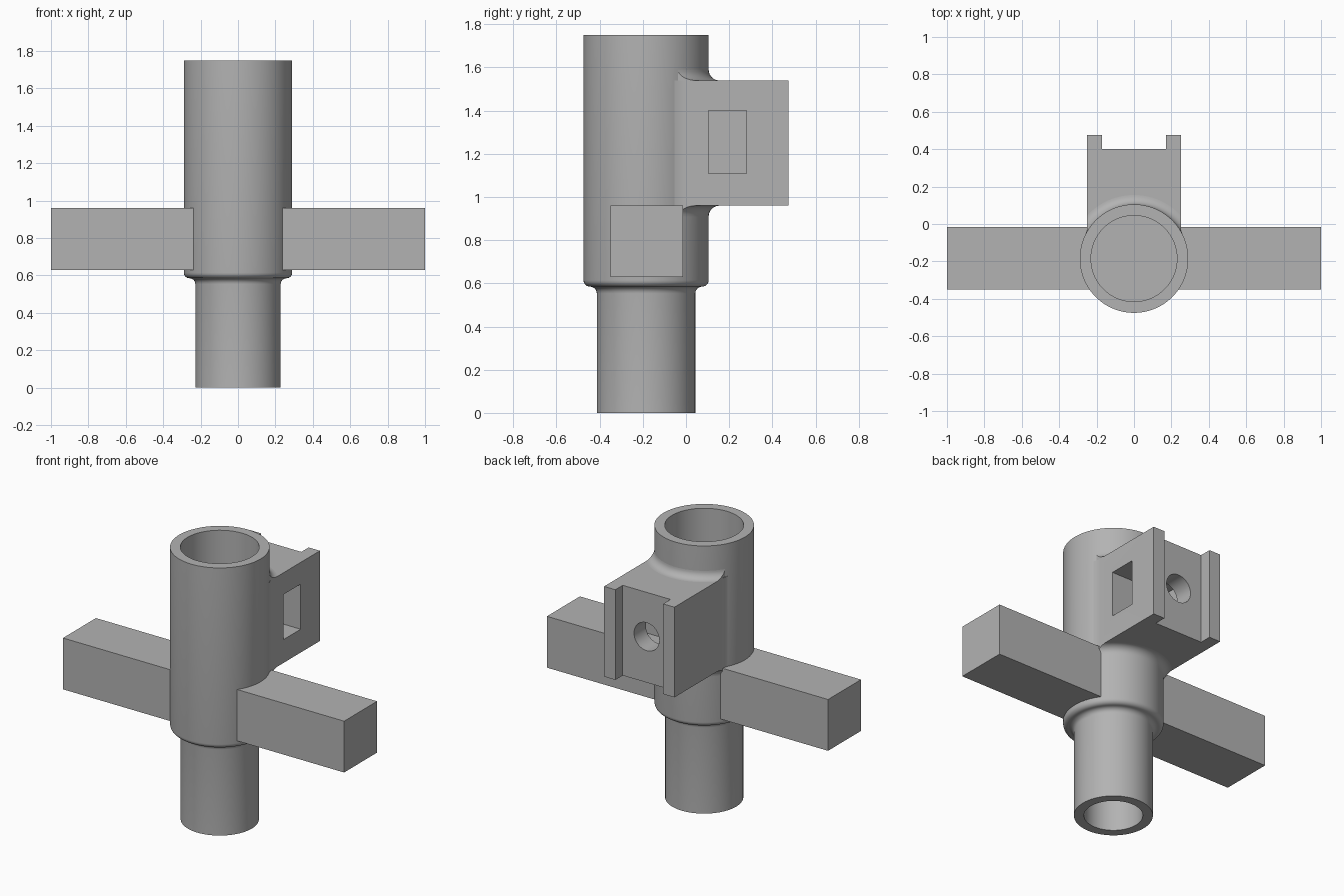
import bpy, bmesh
from math import sin, cos, asin, sqrt, pi, radians
from mathutils import Matrix, Vector

if "Cube" in bpy.data.objects:
    bpy.data.objects.remove(bpy.data.objects["Cube"], do_unlink=True)

grey = bpy.data.materials.new("plain_grey")
grey.use_nodes = True
grey.diffuse_color = (0.45, 0.45, 0.45, 1)
grey.node_tree.nodes["Principled BSDF"].inputs["Base Color"].default_value = (0.45, 0.45, 0.45, 1)

AXIS = -0.185           # y of the tube axis
R_OUT, R_IN = 0.29, 0.23
R_LOW, R_LOW_IN = 0.228, 0.17
HALF = 0.25             # half width of the rear block
Z0, Z1 = 0.96, 1.54     # rear block bottom and top


def finish(name, bm, smooth=True):
    bmesh.ops.recalc_face_normals(bm, faces=bm.faces)
    mesh = bpy.data.meshes.new(name)
    bm.to_mesh(mesh)
    bm.free()
    mesh.materials.append(grey)
    ob = bpy.data.objects.new(name, mesh)
    bpy.context.collection.objects.link(ob)
    if smooth:
        shade(ob)
    return ob


def shade(ob):
    bpy.ops.object.select_all(action='DESELECT')
    ob.select_set(True)
    bpy.context.view_layer.objects.active = ob
    bpy.ops.object.shade_smooth_by_angle(angle=radians(28))


def box(name, x, y, z):
    bm = bmesh.new()
    bmesh.ops.create_cube(bm, size=1)
    for v in bm.verts:
        v.co = [(a + b) / 2 + c * (b - a) for c, (a, b) in zip(v.co, (x, y, z))]
    return finish(name, bm, False)


def arc(cx, cz, r, a0, a1, n=6):
    return [(cx + r * cos(radians(a0 + (a1 - a0) * i / n)),
             cz + r * sin(radians(a0 + (a1 - a0) * i / n))) for i in range(n + 1)]


def cut(target, cutter):
    mod = target.modifiers.new("cut", 'BOOLEAN')
    mod.operation = 'DIFFERENCE'
    mod.solver = 'EXACT'
    mod.object = cutter
    bpy.context.view_layer.objects.active = target
    bpy.ops.object.modifier_apply(modifier=mod.name)
    bpy.data.objects.remove(cutter, do_unlink=True)


# Stepped tube: socket above, spigot below, solid web between the bores
profile = [(0, 0.58), (R_LOW_IN, 0.58), (R_LOW_IN, 0), (R_LOW, 0)]
profile += arc(R_LOW + 0.032, 0.553, 0.032, 180, 90)
profile += arc(R_OUT - 0.03, 0.615, 0.03, -90, 0)
profile += [(R_OUT, 1.75), (R_IN, 1.75), (R_IN, Z0), (0, Z0)]
bm = bmesh.new()
verts = [bm.verts.new((r, AXIS, z)) for r, z in profile]
edges = [bm.edges.new(pair) for pair in zip(verts, verts[1:])]
bmesh.ops.spin(bm, geom=verts + edges, cent=(0, AXIS, 0), axis=(0, 0, 1),
               angle=2 * pi, steps=96)
bmesh.ops.remove_doubles(bm, verts=bm.verts, dist=0.0001)
finish("stepped_tube", bm)

# Square side arms
for side, name in ((1, "left_arm"), (-1, "right_arm")):
    box(name, sorted((side * 0.235, side)), (-0.35, -0.015), (0.63, Z0))

# Rear block: outline with two rear flanges, wrapped onto the tube
half = [(0.17, 0.40), (0.17, 0.475), (HALF, 0.475), (HALF, -0.01),
        (0.252, -0.033), (0.259, -0.055)]
wrap = 0.27
t_max = asin(0.25 / wrap)
inner = [(wrap * sin(t_max * (1 - i / 12)), AXIS + wrap * cos(t_max * (1 - i / 12)))
         for i in range(25)]
outline = half + inner + [(-x, y) for x, y in reversed(half)]
bm = bmesh.new()
face = bm.faces.new([bm.verts.new((x, y, Z0)) for x, y in outline])
ext = bmesh.ops.extrude_face_region(bm, geom=[face])
for v in ext["geom"]:
    if isinstance(v, bmesh.types.BMVert):
        v.co.z = Z1
block = finish("rear_block", bm, False)

# Nut slot from one side and bolt hole from the rear
cut(block, box("slot_cutter", (-0.145, 0.4), (0.104, 0.28), (1.11, 1.40)))
bm = bmesh.new()
bmesh.ops.create_cone(bm, cap_ends=True, segments=48, radius1=0.09, radius2=0.09, depth=0.3,
                      matrix=Matrix.Translation((0, 0.35, 1.255)) @ Matrix.Rotation(pi / 2, 4, 'X'))
cut(block, finish("hole_cutter", bm, False))
shade(block)

# Concave fillets where the block meets the tube, above and below
FILLET = 0.05
for sign, z, name in ((1, Z1, "upper_fillet"), (-1, Z0, "lower_fillet")):
    bm = bmesh.new()
    rows = []
    for r, h in arc(R_OUT + FILLET, FILLET, FILLET, 180, 270, 8):
        t = asin(HALF / r)
        rows.append([bm.verts.new((r * sin(t * i / 16), AXIS + r * cos(t * i / 16), z + sign * h))
                     for i in range(-16, 17)])
    for a, b in zip(rows, rows[1:]):
        for i in range(32):
            bm.faces.new((a[i], a[i + 1], b[i + 1], b[i]))
    y = AXIS + sqrt(R_OUT ** 2 - HALF ** 2)
    for end, x in ((0, -HALF), (-1, HALF)):
        corner = bm.verts.new((x, y, z))
        for a, b in zip(rows, rows[1:]):
            bm.faces.new((corner, a[end], b[end]))
    finish(name, bm)
